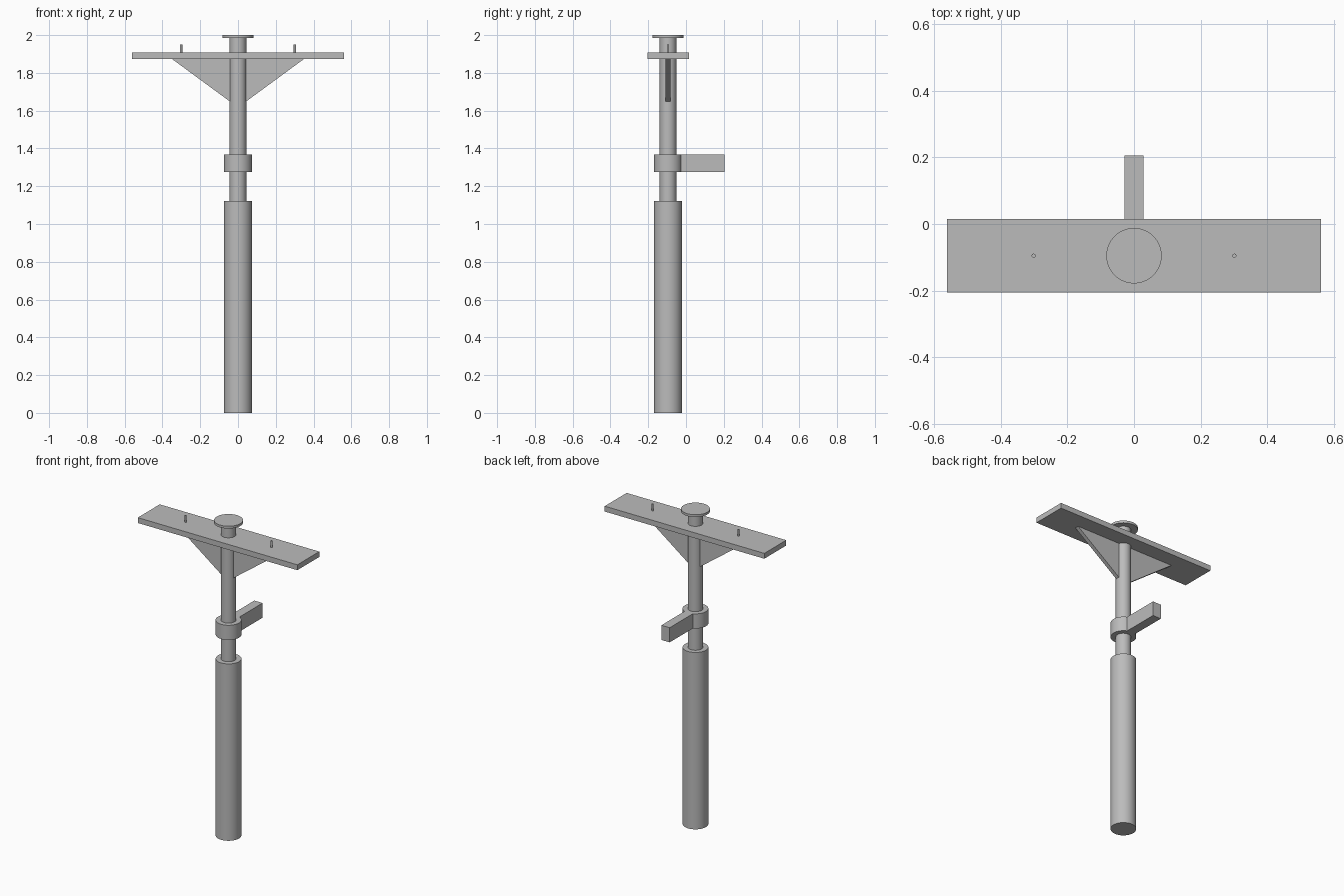
import bpy
import bmesh
import math

cube = bpy.data.objects.get("Cube")
if cube:
    bpy.data.objects.remove(cube, do_unlink=True)

AXIS_Y = -0.095  # the post stands forward of the centre

grey = bpy.data.materials.new("plain_grey")
grey.use_nodes = True
colour = (0.5, 0.5, 0.5, 1)
grey.diffuse_color = colour
grey.node_tree.nodes["Principled BSDF"].inputs["Base Color"].default_value = colour


def finish(obj, name):
    obj.name = obj.data.name = name
    obj.data.materials.append(grey)
    return obj


def cylinder(name, radius, z0, z1, x=0, sides=64):
    bpy.ops.mesh.primitive_cylinder_add(
        vertices=sides, radius=radius, depth=z1 - z0,
        location=(x, AXIS_Y, (z0 + z1) / 2))
    bpy.ops.object.shade_smooth_by_angle(angle=math.radians(30))
    return finish(bpy.context.object, name)


def box(name, low, high):
    bpy.ops.mesh.primitive_cube_add(
        size=1, location=[(a + b) / 2 for a, b in zip(low, high)])
    obj = bpy.context.object
    obj.scale = [b - a for a, b in zip(low, high)]
    bpy.ops.object.transform_apply(location=False, rotation=False, scale=True)
    return finish(obj, name)


def plate_from_outline(name, outline, thickness):
    """Extrude an x-z outline along y, centred on the post."""
    bm = bmesh.new()
    face = bm.faces.new(
        [bm.verts.new((x, AXIS_Y - thickness / 2, z)) for x, z in outline])
    extruded = bmesh.ops.extrude_face_region(bm, geom=[face])["geom"]
    bmesh.ops.translate(
        bm, vec=(0, thickness, 0),
        verts=[v for v in extruded if isinstance(v, bmesh.types.BMVert)])
    bmesh.ops.recalc_face_normals(bm, faces=bm.faces)
    mesh = bpy.data.meshes.new(name)
    bm.to_mesh(mesh)
    bm.free()
    obj = bpy.data.objects.new(name, mesh)
    bpy.context.collection.objects.link(obj)
    return finish(obj, name)


# Post: thick lower sleeve, slim pole, collar and round cap
cylinder("lower_sleeve", 0.074, 0, 1.122)
cylinder("pole", 0.044, 1.122, 1.985)
cylinder("collar", 0.074, 1.274, 1.367)
cylinder("top_cap", 0.083, 1.985, 2.0)

# Arm reaching backwards from the collar
box("rear_arm", (-0.029, AXIS_Y + 0.05, 1.274), (0.029, 0.205, 1.367))

# Crossboard with a triangular brace on each side of the pole
box("crossboard", (-0.56, -0.205, 1.874), (0.56, 0.015, 1.908))
for side, sign in (("left", 1), ("right", -1)):
    plate_from_outline(
        side + "_brace",
        [(0, 1.874), (sign * 0.35, 1.874), (sign * 0.042, 1.648), (0, 1.648)],
        0.025)
    cylinder(side + "_pin", 0.006, 1.908, 1.95, x=sign * 0.301, sides=24)
